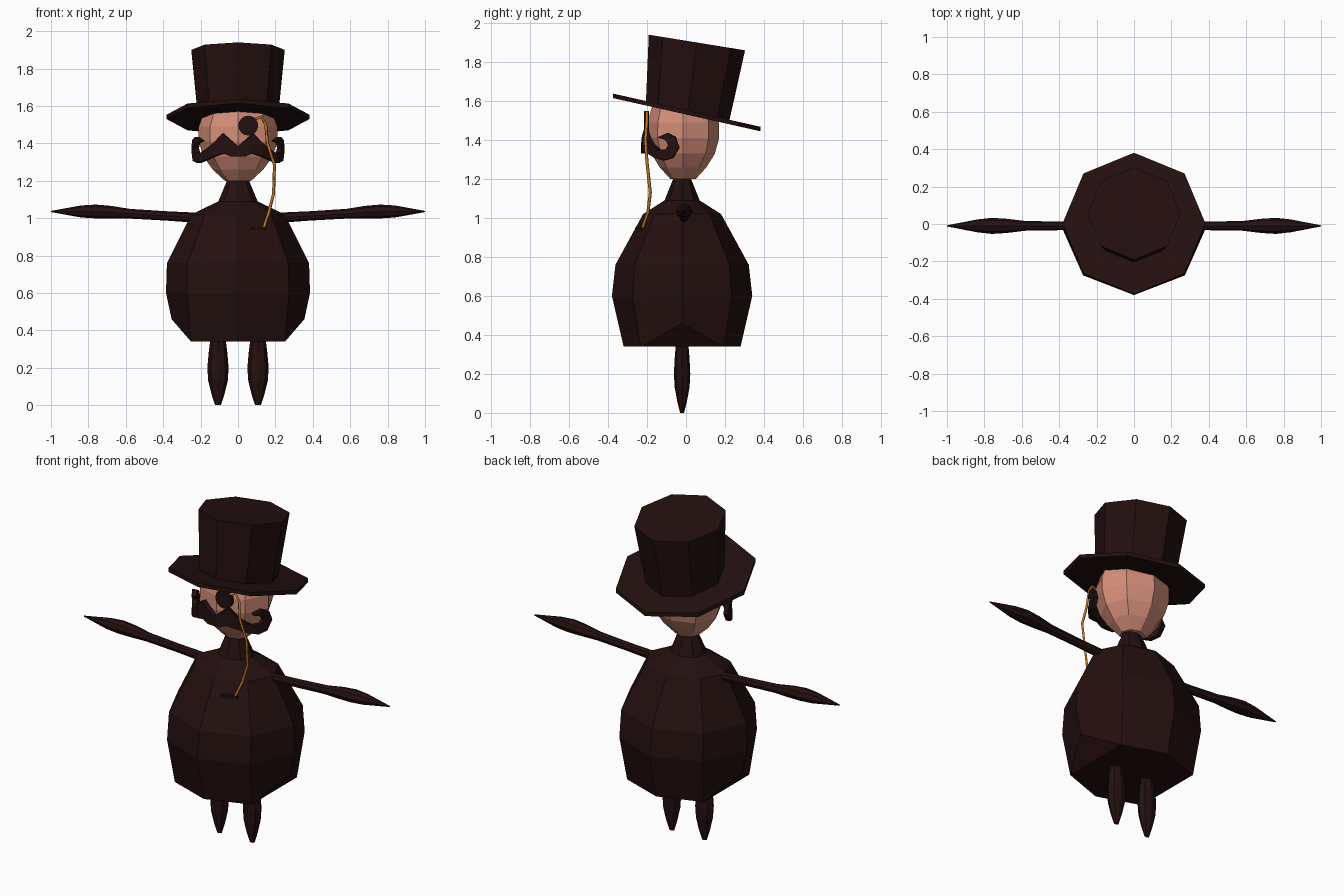
import bpy, bmesh, math
from mathutils import Vector

if "Cube" in bpy.data.objects:
    bpy.data.objects.remove(bpy.data.objects["Cube"])

def material(name, rgb):
    m = bpy.data.materials.new(name)
    m.diffuse_color = (*rgb, 1)
    m.use_nodes = True
    m.node_tree.nodes["Principled BSDF"].inputs["Base Color"].default_value = m.diffuse_color
    return m

DARK = material("dark brown cloth", (0.018, 0.005, 0.005))
SKIN = material("warm skin", (0.66, 0.27, 0.19))
GOLD = material("orange gold", (0.55, 0.19, 0.02))

def finish(name, bm, mat):
    bmesh.ops.recalc_face_normals(bm, faces=bm.faces)
    me = bpy.data.meshes.new(name)
    bm.to_mesh(me)
    bm.free()
    me.materials.append(mat)
    ob = bpy.data.objects.new(name, me)
    bpy.context.collection.objects.link(ob)
    return ob

def ring(c, rx, ry, slope=0.0, n=8):
    """Level ring with points on the axes; slope tips it along y."""
    out = []
    for i in range(n):
        a = 2 * math.pi * i / n
        y = ry * math.sin(a)
        out.append(Vector((c[0] + rx * math.cos(a), c[1] + y, c[2] + slope * y)))
    return out

def side_ring(c, ry, rz, n=8):
    """Ring facing along x."""
    return [Vector((c[0], c[1] + ry * math.cos(2 * math.pi * i / n),
                    c[2] + rz * math.sin(2 * math.pi * i / n))) for i in range(n)]

def loft(name, rings, mat, first_cap=None):
    bm = bmesh.new()
    vs = [[bm.verts.new(p) for p in r] for r in rings]
    n = len(vs[0])
    for a, b in zip(vs, vs[1:]):
        for i in range(n):
            j = (i + 1) % n
            bm.faces.new((a[i], a[j], b[j], b[i]))
    for idx in first_cap or [range(n)]:
        bm.faces.new([vs[0][i] for i in idx])
    bm.faces.new(vs[-1])
    return finish(name, bm, mat)

# Round coat body, hem lifted at both sides
Y = -0.02
profile = [(0.34, 0.355, 0.30), (0.60, 0.385, 0.36), (0.76, 0.38, 0.342),
           (1.02, 0.25, 0.20), (1.09, 0.105, 0.09), (1.21, 0.055, 0.042)]
rings = [ring((0, Y, z), rx, ry) for z, rx, ry in profile]
for i in (0, 4):
    rings[0][i].z = 0.46
loft("body", rings, DARK, [(1, 2, 3, 5, 6, 7), (7, 0, 1), (3, 4, 5)])

# Head
head = [(1.20, 0.07, 0.065), (1.26, 0.135, 0.12), (1.33, 0.185, 0.163),
        (1.41, 0.21, 0.185), (1.49, 0.21, 0.183), (1.57, 0.18, 0.16), (1.60, 0.12, 0.1)]
loft("head", [ring((0, -0.015, z), rx, ry) for z, rx, ry in head], SKIN)

# Tilted top hat
loft("hat_brim", [ring((0, 0.003, 1.53), 0.382, 0.378, -0.225),
                  ring((0, 0.003, 1.553), 0.382, 0.378, -0.225)], DARK)
loft("hat_crown", [ring((0, 0.008, 1.54), 0.214, 0.214, -0.2),
                   ring((0, 0.056, 1.90), 0.25, 0.247, -0.162)], DARK)

# Spindle legs and arms
leg = [(0.0, 0.015, 0.01), (0.06, 0.035, 0.025), (0.13, 0.052, 0.038),
       (0.20, 0.057, 0.042), (0.28, 0.05, 0.038), (0.40, 0.035, 0.028)]
arm = [(0.18, 1.0, 0.025, 0.028), (0.38, 1.012, 0.023, 0.025), (0.58, 1.024, 0.026, 0.026),
       (0.68, 1.032, 0.038, 0.034), (0.76, 1.036, 0.043, 0.037), (0.84, 1.036, 0.034, 0.032),
       (1.0, 1.036, 0.003, 0.003)]
for s, side in ((1, "left"), (-1, "right")):
    loft(side + "_leg", [ring((s * 0.107, Y, z), rx, ry) for z, rx, ry in leg], DARK)
    loft(side + "_arm", [side_ring((s * x, -0.01, z), ry, rz) for x, z, ry, rz in arm], DARK)

# Curled moustache: inner and outer edge pairs (angle, height) wrapped round the face
pairs = [((0, 1.385), (0, 1.33)), ((9, 1.415), (9, 1.33)), ((20, 1.452), (18, 1.345)),
         ((30, 1.41), (32, 1.33)), ((40, 1.378), (46, 1.31)), ((54, 1.35), (62, 1.295)),
         ((66, 1.352), (76, 1.307)), ((70, 1.375), (86, 1.36)), ((66, 1.398), (80, 1.415)),
         ((62, 1.405), (68, 1.435)), ((54, 1.41), (54, 1.415))]

def wrap(p, s, out):
    a = math.radians(p[0])
    return Vector((s * (0.222 + out) * math.sin(a), Y - (0.182 + out) * math.cos(a), p[1]))

for s, side in ((1, "left"), (-1, "right")):
    loft(side + "_moustache", [[wrap(a, s, 0), wrap(b, s, 0), wrap(b, s, 0.028),
                                wrap(a, s, 0.028)] for a, b in pairs], DARK)

# Monocle disc
bm = bmesh.new()
front = [Vector((0.055 + 0.053 * math.cos(i * math.pi / 8), -0.215,
                 1.495 + 0.053 * math.sin(i * math.pi / 8))) for i in range(16)]
bm.free()
loft("monocle", [front, [p + Vector((0, 0.025, 0)) for p in front]], DARK)

# Monocle chain
path = [(0.09, -0.205, 1.53), (0.125, -0.2, 1.542), (0.148, -0.2, 1.50), (0.158, -0.208, 1.40),
        (0.195, -0.2, 1.285), (0.19, -0.183, 1.13), (0.165, -0.195, 1.03), (0.138, -0.222, 0.95)]
cu = bpy.data.curves.new("monocle_chain", "CURVE")
cu.dimensions = "3D"
cu.bevel_depth = 0.008
cu.bevel_resolution = 0
cu.use_fill_caps = True
sp = cu.splines.new("POLY")
sp.points.add(len(path) - 1)
for p, c in zip(sp.points, path):
    p.co = (*c, 1)
cu.materials.append(GOLD)
bpy.context.collection.objects.link(bpy.data.objects.new("monocle_chain", cu))

# Breast pocket lip
pocket = [[Vector((x, y + dy, z)) for dy, z in ((0, 0.937), (0, 0.952), (0.03, 0.952), (0.03, 0.937))]
          for x, y in ((0.07, -0.262), (0.15, -0.228))]
loft("pocket", pocket, DARK)
